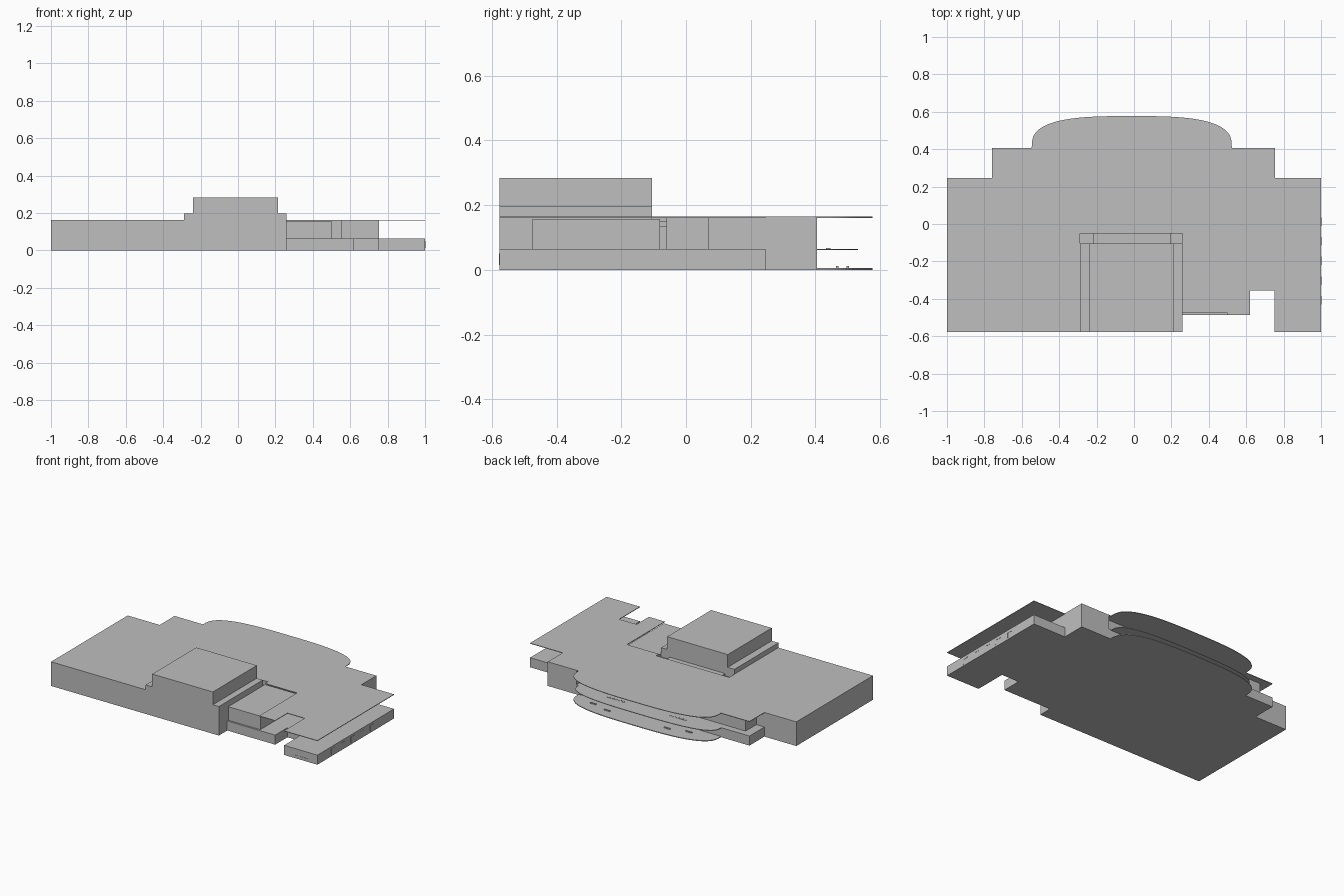
import bpy, bmesh

grey = bpy.data.materials.new("light_grey")
grey.diffuse_color = (0.52, 0.52, 0.525, 1)


def prism(name, outline, z0, z1):
    """Extrude a flat plan outline from z0 to z1."""
    bm = bmesh.new()
    face = bm.faces.new([bm.verts.new((x, y, z0)) for x, y in outline])
    up = bmesh.ops.extrude_face_region(bm, geom=[face])["geom"]
    for v in up:
        if isinstance(v, bmesh.types.BMVert):
            v.co.z = z1
    bmesh.ops.recalc_face_normals(bm, faces=bm.faces)
    me = bpy.data.meshes.new(name)
    bm.to_mesh(me)
    bm.free()
    me.materials.append(grey)
    ob = bpy.data.objects.new(name, me)
    bpy.context.collection.objects.link(ob)
    return ob


def box(name, x0, x1, y0, y1, z0, z1):
    return prism(name, [(x0, y0), (x1, y0), (x1, y1), (x0, y1)], z0, z1)


def bow(depth, n=48, power=3.0):
    """Bulging rear edge, from left to right."""
    pts = []
    for i in range(n + 1):
        # points crowd toward the ends, where the curve is steep
        t = -1 + 2 * i / n
        u = (1 if t > 0 else -1) * (1 - (1 - abs(t)) ** 2)
        pts.append((-0.012 + 0.535 * u, 0.405 + depth * (1 - abs(u) ** power) ** (1 / power)))
    return pts


FRONT, BACK, TOP = -0.577, 0.405, 0.164

# Solid left wing, with a narrow slot behind the tower
prism("left_wing", [(-1, FRONT), (0.26, FRONT), (0.26, -0.105), (-0.29, -0.105),
                    (-0.29, -0.05), (0.26, -0.05), (0.26, 0.245), (-1, 0.245)], 0, TOP)
box("slot_floor", -0.29, 0.26, -0.105, -0.05, 0, 0.135)
box("slot_step", -0.22, 0.195, -0.105, -0.05, 0.135, 0.15)

# Tower in two tiers
box("tower_base", -0.29, 0.26, FRONT, -0.105, TOP, 0.197)
box("tower_top", -0.24, 0.215, FRONT, -0.105, 0.197, 0.284)

# Ground floor: notched right wing and rear strip
prism("ground_floor_right", [(0.26, -0.487), (0.62, -0.487), (0.62, -0.355), (0.75, -0.355),
                             (0.75, FRONT), (1, FRONT), (1, 0.245), (0.755, 0.245),
                             (0.755, BACK), (-0.76, BACK), (-0.76, 0.245), (0.26, 0.245)], 0, 0.065)

# Upper floor set back below the roof
box("upper_room", 0.26, 0.5, -0.475, -0.08, 0.065, 0.157)
prism("upper_floor", [(0.26, -0.06), (0.555, -0.06), (0.555, 0.07), (0.755, 0.07),
                      (0.755, BACK), (0.54, BACK), (0.54, 0.36), (-0.70, 0.36),
                      (-0.70, 0.245), (0.26, 0.245)], 0.065, 0.16)

# Thin overhanging roof, balcony and ground plate with bowed rear edges
prism("roof", [(-0.76, 0.245), (-0.76, BACK)] + bow(0.172) +
      [(0.755, BACK), (0.755, 0.245), (1, 0.245), (1, FRONT), (0.75, FRONT), (0.75, -0.355),
       (0.62, -0.355), (0.62, -0.487), (0.5, -0.487), (0.5, -0.08), (0.26, -0.08), (0.26, 0.245)],
      0.16, TOP)
prism("balcony", bow(0.127), 0.061, 0.065)
prism("ground_plate", bow(0.172), 0, 0.005)

# Small rear fittings
for cx in (-0.245, 0.218):
    for i in range(5):
        x = cx + (i - 2) * 0.028
        box("balcony_plate", x - 0.01, x + 0.01, 0.432, 0.446, 0.065, 0.067)
for x, y in ((-0.35, 0.468), (-0.21, 0.5), (0.24, 0.5), (0.37, 0.468)):
    box("bench", x - 0.022, x + 0.022, y - 0.004, y + 0.004, 0.005, 0.012)

# Thin window surrounds on the right end and its front
for i in range(5):
    y = -0.43 + i * 0.105
    box("window_post", 0.998, 1.0015, y, y + 0.008, 0.012, 0.05)
    box("window_head", 0.998, 1.0015, y + 0.008, y + 0.045, 0.043, 0.05)
box("front_window_post", 0.82, 0.828, FRONT - 0.0015, FRONT + 0.002, 0.015, 0.05)
box("front_window_sill", 0.828, 0.93, FRONT - 0.0015, FRONT + 0.002, 0.015, 0.021)
